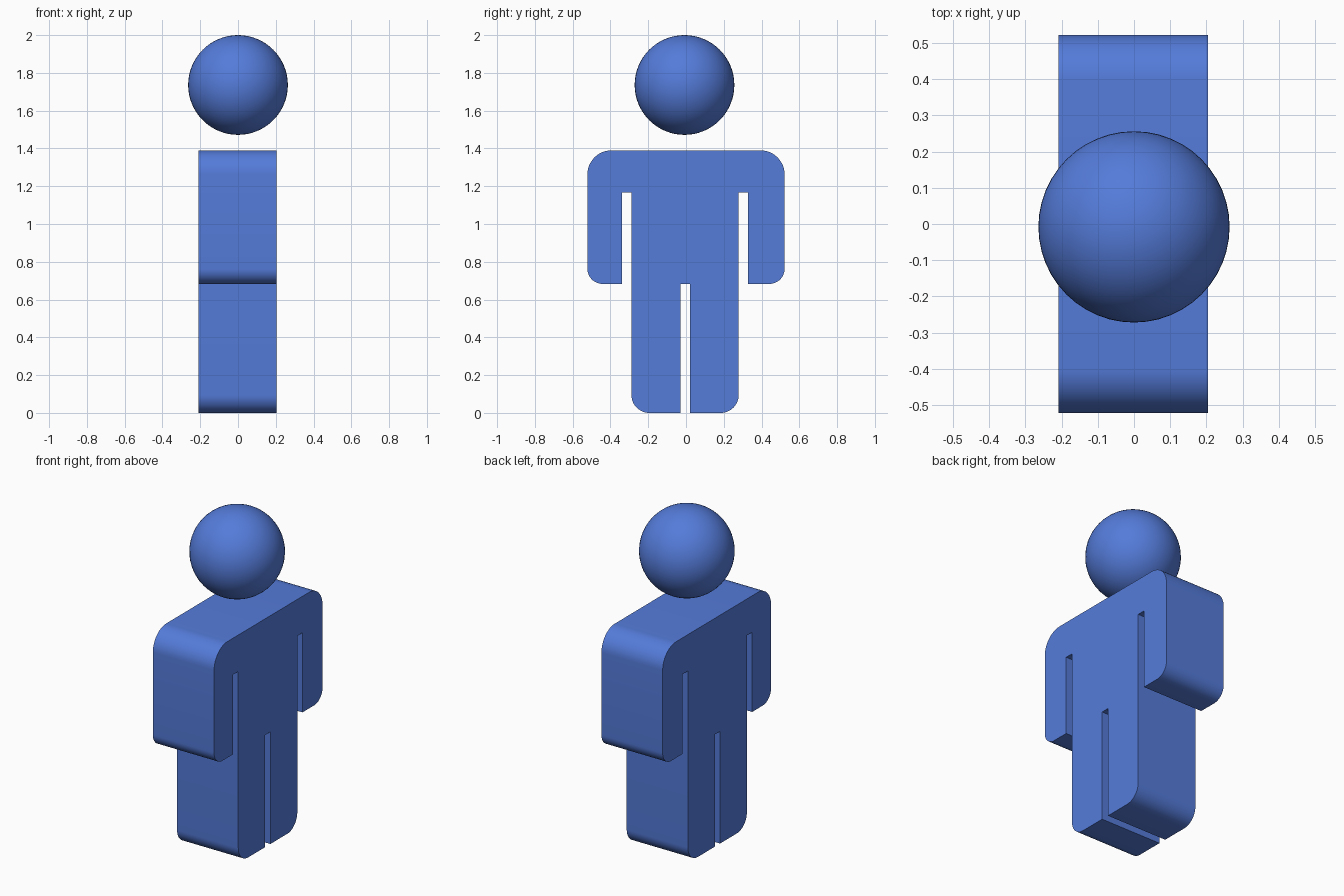
import bpy, bmesh
from math import cos, sin, pi, radians
from mathutils import Vector

if "Cube" in bpy.data.objects:
    bpy.data.objects.remove(bpy.data.objects["Cube"])

blue = bpy.data.materials.new("blue")
blue.diffuse_color = (0.09, 0.2, 0.7, 1)
blue.use_nodes = True
blue.node_tree.nodes["Principled BSDF"].inputs["Base Color"].default_value = blue.diffuse_color


def rounded(corners, steps=12):
    """Outline from (y, z, radius) right-angle corners, listed in order."""
    out = []
    for i, (y, z, r) in enumerate(corners):
        p = Vector((y, z))
        if r == 0:
            out.append(p)
            continue
        a = (Vector(corners[i - 1][:2]) - p).normalized()
        b = (Vector(corners[(i + 1) % len(corners)][:2]) - p).normalized()
        centre = p + (a + b) * r
        for k in range(steps + 1):
            t = k / steps * pi / 2
            out.append(centre - b * r * cos(t) - a * r * sin(t))
    return out


# body: half outline from crotch slot to shoulder, mirrored, extruded along x
OFFSET = -0.005  # slots sit slightly off centre
half = [(0.025, 0.683, 0), (0.025, 0, 0), (0.284, 0, 0.095), (0.284, 1.168, 0),
        (0.334, 1.168, 0), (0.334, 0.683, 0), (0.522, 0.683, 0.08), (0.522, 1.39, 0.128)]


def side(s):
    return [(s * y + (OFFSET if y < 0.5 else 0), z, r) for y, z, r in half]


outline = rounded(side(1) + side(-1)[::-1])
bm = bmesh.new()
face = bm.faces.new([bm.verts.new((-0.208, p.x, p.y)) for p in outline])
ext = bmesh.ops.extrude_face_region(bm, geom=[face])
bmesh.ops.translate(bm, vec=(0.412, 0, 0),
                    verts=[v for v in ext["geom"] if isinstance(v, bmesh.types.BMVert)])
bmesh.ops.recalc_face_normals(bm, faces=bm.faces[:])
mesh = bpy.data.meshes.new("body")
bm.to_mesh(mesh)
bm.free()
body = bpy.data.objects.new("body", mesh)
bpy.context.collection.objects.link(body)

# head: floating ball
bpy.ops.mesh.primitive_uv_sphere_add(segments=48, ring_count=32, radius=0.264,
                                     location=(0, -0.008, 1.736))
head = bpy.context.object
head.name = "head"

# smooth curves, crisp edges
for ob in (body, head):
    ob.data.materials.append(blue)
    bpy.ops.object.select_all(action='DESELECT')
    ob.select_set(True)
    bpy.context.view_layer.objects.active = ob
    bpy.ops.object.shade_smooth_by_angle(angle=radians(30))
